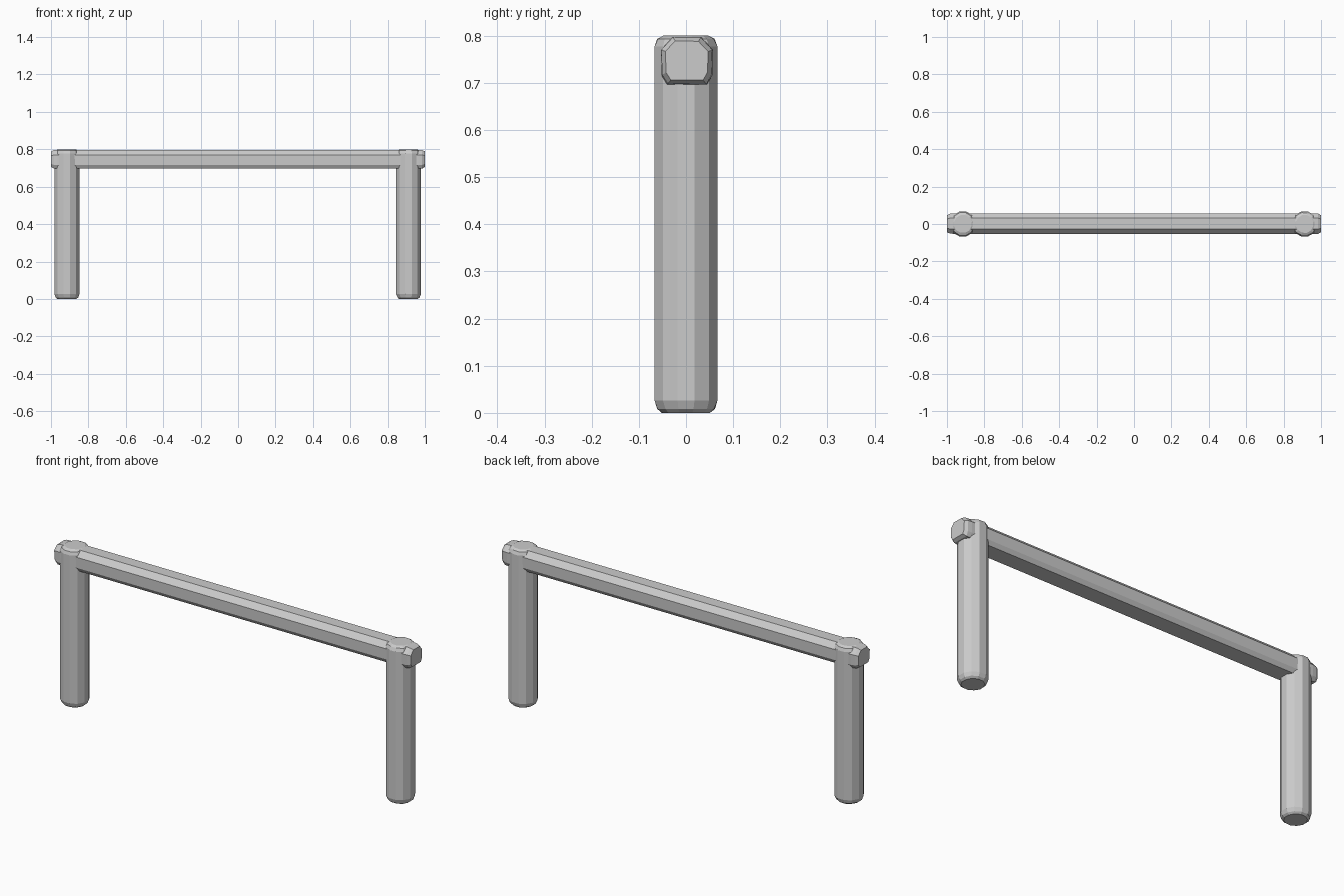
import bpy, bmesh, math, random
from mathutils import Vector

if "Cube" in bpy.data.objects:
    bpy.data.objects.remove(bpy.data.objects["Cube"])

random.seed(4)


def loft(name, profile, stations, place, jitter=0.0):
    """Skin a closed profile through (distance, scale) stations and cap both ends."""
    bm = bmesh.new()
    rings = []
    for d, s in stations:
        ring = []
        for u, v in profile:
            wob = 1 + random.uniform(-jitter, jitter) if s < 1 else 1
            ring.append(bm.verts.new(place(u * s * wob, v * s * wob, d)))
        rings.append(ring)
    n = len(profile)
    for a, b in zip(rings, rings[1:]):
        for i in range(n):
            j = (i + 1) % n
            bm.faces.new((a[i], a[j], b[j], b[i]))
    bm.faces.new(rings[0])
    bm.faces.new(rings[-1])
    bmesh.ops.recalc_face_normals(bm, faces=bm.faces)
    mesh = bpy.data.meshes.new(name)
    bm.to_mesh(mesh)
    bm.free()
    obj = bpy.data.objects.new(name, mesh)
    bpy.context.collection.objects.link(obj)
    return obj


# Posts: faceted round timbers with worn, chamfered ends
SIDES, RADIUS = 12, 0.069
circle = [(RADIUS * math.cos(math.tau * (i + 0.5) / SIDES),
           RADIUS * math.sin(math.tau * (i + 0.5) / SIDES)) for i in range(SIDES)]
post_stations = [(0.0, 0.76), (0.008, 0.9), (0.026, 1.0),
                 (0.777, 1.0), (0.793, 0.9), (0.8, 0.7)]
for name, x in (("left_post", -0.915), ("right_post", 0.912)):
    loft(name, circle, post_stations,
         lambda u, v, d, x=x: Vector((x + u, v, d)), jitter=0.025)

# Rail: squared beam with broad top chamfers and smaller bottom ones
beam = [(-0.042, -0.052), (0.042, -0.052), (0.054, -0.032), (0.055, 0.022),
        (0.030, 0.049), (-0.030, 0.049), (-0.055, 0.022), (-0.054, -0.032)]
rail_stations = [(-1.0, 0.82), (-0.985, 0.97), (-0.965, 1.0),
                 (0.965, 1.0), (0.985, 0.97), (1.0, 0.82)]
loft("top_rail", beam, rail_stations,
     lambda u, v, d: Vector((d, u + 0.002, 0.748 + v)), jitter=0.02)
